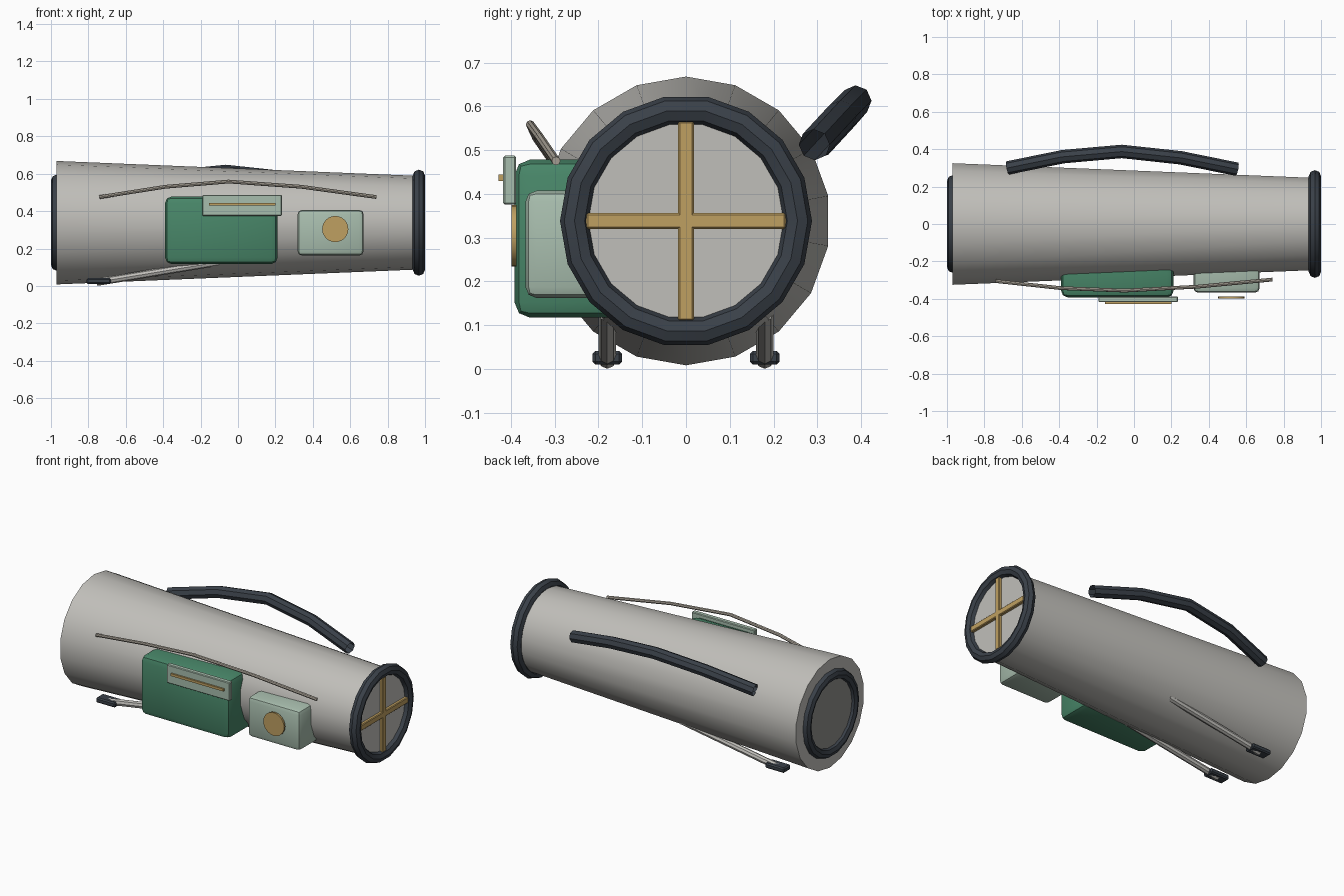
import bpy, bmesh, math
from mathutils import Matrix, Vector

if "Cube" in bpy.data.objects:
    bpy.data.objects.remove(bpy.data.objects["Cube"])

AXIS_Z = 0.338
SIDES = 18
TO_X = Matrix.Rotation(math.pi / 2, 4, 'Y')


def material(name, rgb):
    m = bpy.data.materials.new(name)
    m.diffuse_color = (*rgb, 1)
    m.use_nodes = True
    m.node_tree.nodes["Principled BSDF"].inputs["Base Color"].default_value = m.diffuse_color
    return m


GREY = material("shell grey", (0.53, 0.52, 0.49))
LENS = material("dark grey", (0.28, 0.275, 0.265))
RUBBER = material("charcoal", (0.042, 0.052, 0.066))
GREEN = material("green", (0.065, 0.24, 0.14))
MINT = material("pale green", (0.39, 0.51, 0.42))
GOLD = material("gold", (0.52, 0.35, 0.12))
WIRE = material("warm grey", (0.44, 0.40, 0.34))


def finish(ob, mat, angle=30):
    ob.data.materials.clear()
    ob.data.materials.append(mat)
    bpy.ops.object.select_all(action='DESELECT')
    ob.select_set(True)
    bpy.context.view_layer.objects.active = ob
    bpy.ops.object.shade_smooth_by_angle(angle=math.radians(angle))
    return ob


def from_bmesh(name, bm, mat):
    bmesh.ops.recalc_face_normals(bm, faces=bm.faces)
    me = bpy.data.meshes.new(name)
    bm.to_mesh(me)
    bm.free()
    ob = bpy.data.objects.new(name, me)
    bpy.context.collection.objects.link(ob)
    return finish(ob, mat)


def box(name, lo, hi, mat, bevel=0.0, segments=2):
    lo, hi = Vector(lo), Vector(hi)
    bm = bmesh.new()
    bmesh.ops.create_cube(bm, size=1, matrix=Matrix.Translation((lo + hi) / 2)
                          @ Matrix.Diagonal((*(hi - lo), 1)))
    if bevel:
        bmesh.ops.bevel(bm, geom=bm.edges[:], offset=bevel, segments=segments,
                        profile=0.5, affect='EDGES')
    return from_bmesh(name, bm, mat)


def cone(name, centre, r1, r2, depth, mat, rotation=TO_X, sides=SIDES):
    bm = bmesh.new()
    bmesh.ops.create_cone(bm, cap_ends=True, segments=sides, radius1=r1, radius2=r2,
                          depth=depth, matrix=Matrix.Translation(centre) @ rotation)
    return from_bmesh(name, bm, mat)


def ring(name, x, major, minor):
    # ring around the x axis, first corner on +y
    bm = bmesh.new()
    loops = []
    for i in range(SIDES):
        a = 2 * math.pi * i / SIDES
        loop = []
        for j in range(8):
            b = 2 * math.pi * j / 8
            r = major + minor * math.cos(b)
            loop.append(bm.verts.new((x + minor * math.sin(b), r * math.cos(a),
                                      AXIS_Z + r * math.sin(a))))
        loops.append(loop)
    for i in range(SIDES):
        p, q = loops[i], loops[(i + 1) % SIDES]
        for j in range(8):
            k = (j + 1) % 8
            bm.faces.new((p[j], q[j], q[k], p[k]))
    return from_bmesh(name, bm, RUBBER)


def tube(name, points, radius, mat, resolution=2, caps=True):
    cu = bpy.data.curves.new(name, 'CURVE')
    cu.dimensions = '3D'
    cu.bevel_depth = radius
    cu.bevel_resolution = resolution
    cu.use_fill_caps = caps
    sp = cu.splines.new('POLY')
    sp.points.add(len(points) - 1)
    for p, co in zip(sp.points, points):
        p.co = (*co, 1)
    ob = bpy.data.objects.new(name, cu)
    bpy.context.collection.objects.link(ob)
    bpy.ops.object.select_all(action='DESELECT')
    ob.select_set(True)
    bpy.context.view_layer.objects.active = ob
    bpy.ops.object.convert(target='MESH')
    return finish(bpy.context.view_layer.objects.active, mat)


# Tapered barrel with a ring at each end
cone("barrel", (0, 0, AXIS_Z), 0.33, 0.25, 1.94, GREY,
     TO_X @ Matrix.Rotation(math.pi / 2, 4, 'Z'))
ring("muzzle_ring", 0.967, 0.255, 0.033)
ring("rear_ring", -0.969, 0.23, 0.031)
cone("rear_disc", (-0.973, 0, AXIS_Z), 0.225, 0.225, 0.008, LENS)

# Crossed bars over the muzzle
box("cross_bar_horizontal", (0.955, -0.228, AXIS_Z - 0.018),
    (0.988, 0.228, AXIS_Z + 0.018), GOLD, 0.004, 1)
box("cross_bar_vertical", (0.955, -0.018, AXIS_Z - 0.228),
    (0.988, 0.018, AXIS_Z + 0.228), GOLD, 0.004, 1)

# Bowed carrying handle at the upper back
tube("handle", [(-0.675, 0.300, 0.515), (-0.38, 0.360, 0.580), (-0.065, 0.388, 0.612),
                (0.25, 0.354, 0.578), (0.55, 0.293, 0.512)], 0.036, RUBBER, caps=False)

# Thin bowed wire along the front
tube("wire", [(-0.74, -0.305, 0.475), (-0.39, -0.343, 0.530), (-0.05, -0.356, 0.558),
              (0.34, -0.335, 0.530), (0.74, -0.297, 0.475)], 0.010, WIRE)

# Large side box with its plate and strip
box("side_box", (-0.39, -0.392, 0.117), (0.212, -0.12, 0.478), GREEN, 0.035)
box("plate", (-0.19, -0.418, 0.375), (0.235, -0.388, 0.487), MINT, 0.004, 1)
box("plate_strip", (-0.155, -0.428, 0.429), (0.20, -0.416, 0.444), GOLD)

# Small side box with its dial
box("small_box", (0.318, -0.367, 0.162), (0.672, -0.12, 0.407), MINT, 0.025)
cone("dial", (0.52, -0.393, 0.304), 0.07, 0.07, 0.012, GOLD,
     Matrix.Rotation(math.pi / 2, 4, 'X'), 24)

# Two rear legs with pads
for side, s in (("left", 1), ("right", -1)):
    y = 0.18 * s
    tube("leg_" + side, [(-0.755, y, 0.020), (-0.10, y, 0.128)], 0.020, GREY)
    box("foot_" + side, (-0.81, y - 0.034, 0.010), (-0.68, y + 0.034, 0.041),
        RUBBER, 0.007, 1)
